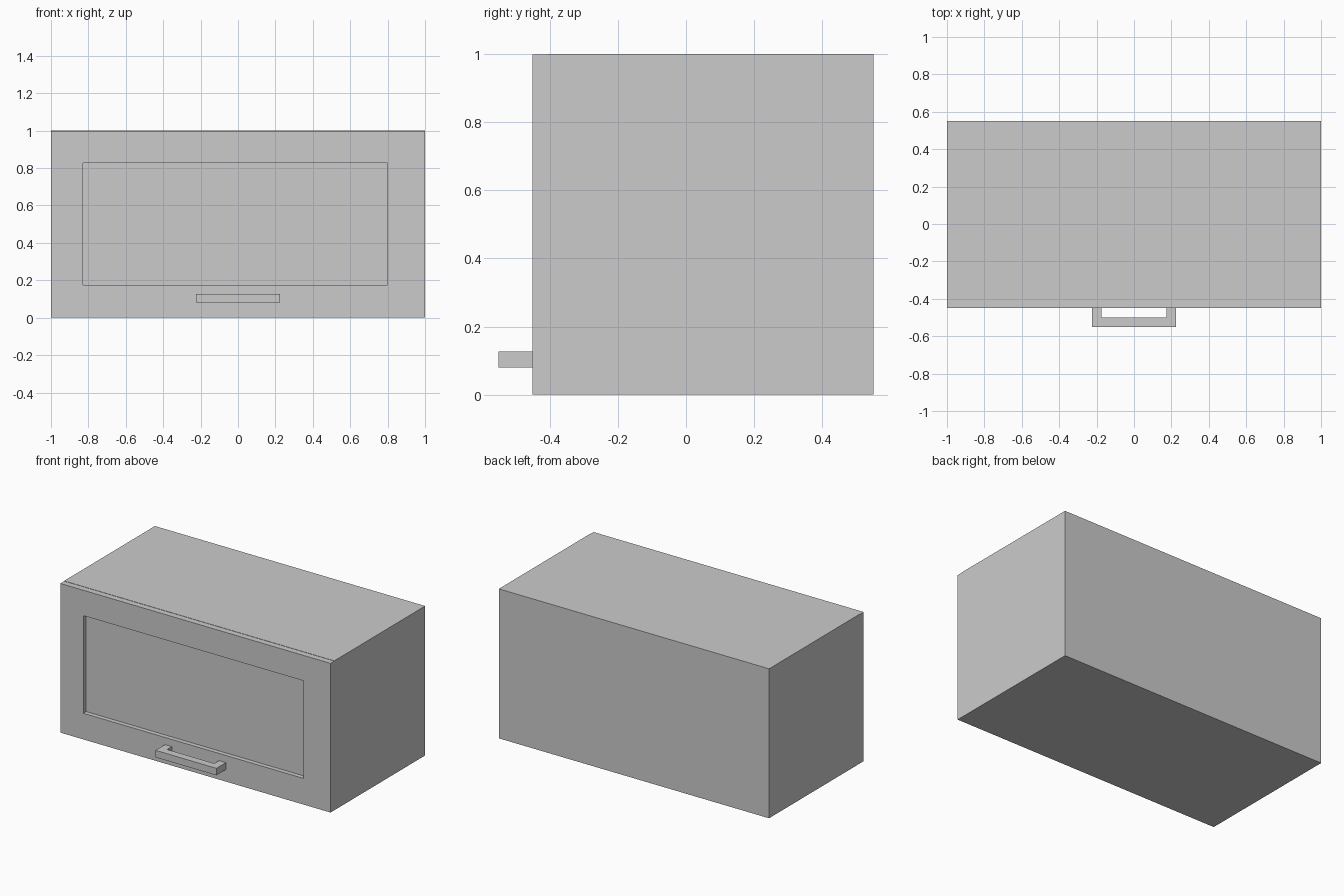
import bpy, bmesh

if "Cube" in bpy.data.objects:
    bpy.data.objects.remove(bpy.data.objects["Cube"])


def finish(name, bm):
    bmesh.ops.recalc_face_normals(bm, faces=bm.faces)
    mesh = bpy.data.meshes.new(name)
    bm.to_mesh(mesh)
    bm.free()
    obj = bpy.data.objects.new(name, mesh)
    bpy.context.collection.objects.link(obj)
    return obj


def box(name, x, y, z):
    bm = bmesh.new()
    bmesh.ops.create_cube(bm, size=1)
    for v in bm.verts:
        v.co = [lo if c < 0 else hi for c, (lo, hi) in zip(v.co, (x, y, z))]
    return finish(name, bm)


def rect_frame(name, outer, inner, y):
    """Rectangular ring; outer and inner are (x0, x1, z0, z1)."""
    bm = bmesh.new()

    def loop(r, depth):
        x0, x1, z0, z1 = r
        return [bm.verts.new((px, depth, pz))
                for px, pz in ((x0, z0), (x1, z0), (x1, z1), (x0, z1))]

    rings = [loop(outer, y[0]), loop(inner, y[0]), loop(inner, y[1]), loop(outer, y[1])]
    for k in range(4):
        a, b = rings[k], rings[(k + 1) % 4]
        for i in range(4):
            j = (i + 1) % 4
            bm.faces.new((a[i], a[j], b[j], b[i]))
    return finish(name, bm)


def extruded(name, points, z):
    """Outline in plan (x, y), extruded upward between two heights."""
    bm = bmesh.new()
    face = bm.faces.new([bm.verts.new((px, py, z[0])) for px, py in points])
    new = bmesh.ops.extrude_face_region(bm, geom=[face])["geom"]
    bmesh.ops.translate(bm, vec=(0, 0, z[1] - z[0]),
                        verts=[g for g in new if isinstance(g, bmesh.types.BMVert)])
    return finish(name, bm)


# Cabinet carcass
box("cabinet_body", (-1, 1), (-0.41, 0.55), (0, 1))

# Door frame with its recessed panel
opening = (-0.83, 0.80, 0.175, 0.828)
rect_frame("door_frame", (-1, 1, 0, 0.998), opening, (-0.45, -0.41))
box("door_panel", opening[:2], (-0.42, -0.41), opening[2:])

# U-shaped pull handle, right half mirrored to the left
half = [(0.225, -0.45), (0.225, -0.55)]
inner = [(0.175, -0.50), (0.175, -0.45)]
mirror = lambda pts: [(-px, py) for px, py in reversed(pts)]
extruded("door_handle", half + mirror(half) + mirror(inner) + inner, (0.08, 0.127))
